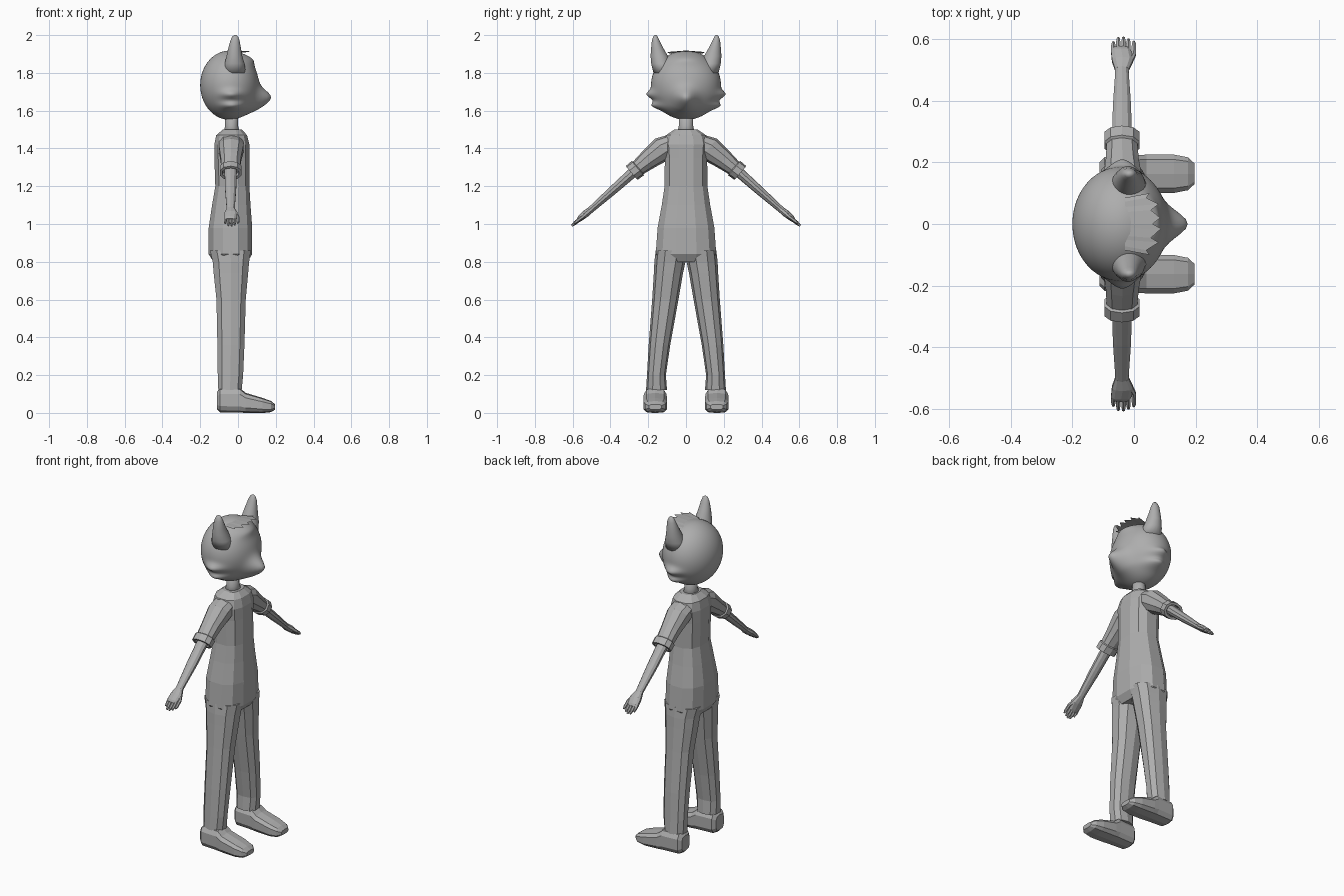
import bpy, bmesh, math
from mathutils import Vector as V

grey = bpy.data.materials.new("plain grey")
grey.diffuse_color = (0.42, 0.42, 0.42, 1)
X, Y, Z = V((1, 0, 0)), V((0, 1, 0)), V((0, 0, 1))


def finish(name, bm, smooth=False):
    bmesh.ops.recalc_face_normals(bm, faces=bm.faces[:])
    for f in bm.faces:
        f.smooth = smooth
    me = bpy.data.meshes.new(name)
    bm.to_mesh(me)
    bm.free()
    me.materials.append(grey)
    ob = bpy.data.objects.new(name, me)
    bpy.context.collection.objects.link(ob)
    return ob


def loft(name, rings, n=12, power=1.0, smooth=False):
    """Skin rings of (centre, half axis u, half axis v) and cap both ends."""
    bm = bmesh.new()
    loops = []
    for c, u, v in rings:
        loop = []
        for i in range(n):
            a = 2 * math.pi * (i + 0.5) / n
            ca, sa = math.cos(a), math.sin(a)
            ca = math.copysign(abs(ca) ** power, ca)
            sa = math.copysign(abs(sa) ** power, sa)
            loop.append(bm.verts.new(V(c) + V(u) * ca + V(v) * sa))
        loops.append(loop)
    for a, b in zip(loops, loops[1:]):
        for i in range(n):
            bm.faces.new((a[i], a[(i + 1) % n], b[(i + 1) % n], b[i]))
    bm.faces.new(loops[0])
    bm.faces.new(loops[-1])
    return finish(name, bm, smooth)


def upright(rows, s=1):
    """Horizontal rings from (z, x back, x front, y inner, y outer)."""
    return [(((x0 + x1) / 2, s * (y0 + y1) / 2, z), X * (x1 - x0) / 2 * 1.03, Y * (y1 - y0) / 2 * 1.03)
            for z, x0, x1, y0, y1 in rows]


# torso
loft("torso", upright([
    (0.80, -0.13, 0.05, -0.135, 0.135), (0.84, -0.155, 0.075, -0.16, 0.16),
    (0.98, -0.155, 0.075, -0.15, 0.15), (1.10, -0.137, 0.066, -0.128, 0.128),
    (1.20, -0.12, 0.06, -0.113, 0.113), (1.35, -0.125, 0.06, -0.112, 0.112),
    (1.42, -0.125, 0.06, -0.118, 0.118), (1.47, -0.115, 0.048, -0.105, 0.105),
    (1.50, -0.08, 0.02, -0.062, 0.062)]), 12, 0.8)

# neck
loft("neck", upright([
    (1.47, -0.08, 0.015, -0.05, 0.05), (1.52, -0.068, 0.0, -0.038, 0.038),
    (1.60, -0.068, 0.0, -0.036, 0.036)]), 12, 1, True)

for s, side in ((1, "left"), (-1, "right")):
    # trouser leg
    loft(side + "_leg", upright([
        (0.12, -0.105, 0.02, 0.102, 0.21), (0.20, -0.108, 0.028, 0.108, 0.205),
        (0.36, -0.11, 0.035, 0.085, 0.196), (0.60, -0.115, 0.042, 0.042, 0.177),
        (0.74, -0.13, 0.055, 0.018, 0.168), (0.80, -0.135, 0.06, 0.005, 0.165),
        (0.86, -0.15, 0.07, 0.0, 0.158)], s), 10, 0.85)

    # shoe, skinned from heel to toe: (x, y half width, z bottom, z top)
    shoe = [(-0.112, 0.038, 0.02, 0.11), (-0.095, 0.056, 0.005, 0.13), (0.01, 0.062, 0.003, 0.13),
            (0.04, 0.064, 0.002, 0.105), (0.13, 0.064, 0.0, 0.078),
            (0.175, 0.055, 0.005, 0.062), (0.197, 0.034, 0.018, 0.045)]
    loft(side + "_shoe", [((x, s * 0.163, (b + t) / 2), Y * w, Z * (t - b) / 2 * 1.03)
                          for x, w, b, t in shoe], 10, 0.6)

    # arm axes
    d = V((0, s * 0.76, -0.65)).normalized()
    up = V((0, s * 0.65, 0.76)).normalized()

    def along(rows):
        return [((x, s * y, z), X * a, up * b) for x, y, z, a, b in rows]

    # sleeve with a folded cuff
    loft(side + "_sleeve", along([
        (-0.035, 0.04, 1.44, 0.068, 0.05), (-0.036, 0.12, 1.40, 0.068, 0.068),
        (-0.038, 0.20, 1.34, 0.056, 0.053), (-0.039, 0.252, 1.298, 0.052, 0.043),
        (-0.039, 0.256, 1.295, 0.06, 0.05), (-0.039, 0.288, 1.270, 0.06, 0.048),
        (-0.039, 0.288, 1.270, 0.045, 0.034), (-0.039, 0.272, 1.283, 0.042, 0.032)]), 10, 0.9)
    # forearm
    loft(side + "_forearm", along([
        (-0.039, 0.26, 1.292, 0.034, 0.028), (-0.039, 0.38, 1.185, 0.031, 0.024),
        (-0.039, 0.49, 1.088, 0.023, 0.018), (-0.039, 0.51, 1.07, 0.024, 0.017)]), 10)
    # palm
    loft(side + "_palm", along([
        (-0.039, 0.50, 1.079, 0.023, 0.017), (-0.037, 0.53, 1.055, 0.036, 0.019),
        (-0.042, 0.56, 1.03, 0.034, 0.016), (-0.043, 0.57, 1.02, 0.03, 0.012)]), 10, 0.85)
    # fingers
    for k, (x, length) in enumerate(((-0.067, 0.032), (-0.051, 0.05), (-0.034, 0.052), (-0.018, 0.044))):
        p = V((x, s * 0.556, 1.032))
        loft(f"{side}_finger_{k + 1}", [
            (p, X * 0.0085, up * 0.011), (p + d * length * 0.8, X * 0.0085, up * 0.01),
            (p + d * (length + 0.012), X * 0.005, up * 0.006)], 6)
    # thumb
    loft(side + "_thumb", along([
        (-0.015, 0.525, 1.057, 0.011, 0.012), (-0.001, 0.55, 1.036, 0.009, 0.010),
        (0.0, 0.582, 1.012, 0.008, 0.009), (-0.001, 0.592, 1.004, 0.004, 0.005)]), 6)

    # ear
    loft(side + "_ear", [((x, s * y, z), X * a, Y * b) for x, y, z, a, b in (
        (-0.02, 0.118, 1.80, 0.062, 0.055), (-0.018, 0.132, 1.85, 0.053, 0.053),
        (-0.019, 0.142, 1.89, 0.042, 0.046), (-0.018, 0.152, 1.93, 0.034, 0.033),
        (-0.016, 0.160, 1.97, 0.025, 0.021), (-0.015, 0.162, 1.992, 0.016, 0.012),
        (-0.015, 0.162, 2.0, 0.006, 0.005))], 20, 1, True)

# head: rounded skull pulled out into muzzle, brow and cheek tufts
bm = bmesh.new()
bmesh.ops.create_uvsphere(bm, u_segments=72, v_segments=64, radius=1)


def bump(*terms):
    return math.exp(-sum((t / w) ** 2 for t, w in terms))


for v in bm.verts:
    p = V((-0.045 + 0.155 * v.co.x, 0.185 * v.co.y, 1.735 + 0.183 * v.co.z))
    x, y, z = p
    front = max(0, min(1, (x + 0.02) / 0.08))
    p.x += front * 0.072 * bump((y, 0.055), (z - 1.668, 0.05))
    p.x += front * 0.025 * bump((y, 0.06), (z - 1.61, 0.04))
    p.x += front * 0.022 * bump((y, 0.11), (z - 1.88, 0.035))
    sy = math.copysign(1, y) * min(1, abs(y) / 0.08)
    p.y += sy * 0.032 * bump((x + 0.035, 0.05), (z - 1.685, 0.024))
    p.y += sy * 0.034 * bump((x + 0.03, 0.055), (z - 1.625, 0.022))
    v.co = p
finish("head", bm, True)

# nose
loft("nose", [((x, 0, 1.672), Y * a, Z * b) for x, a, b in (
    (0.145, 0.022, 0.012), (0.158, 0.021, 0.013), (0.167, 0.013, 0.009), (0.17, 0.005, 0.004))], 12, 1, True)

# jagged forelock sheet over the brow
bm = bmesh.new()
edge = [(-0.10, 0.05), (-0.085, 0.04), (-0.06, 0.08), (-0.045, 0.055), (-0.015, 0.088), (0.0, 0.06),
        (0.02, 0.085), (0.045, 0.055), (0.065, 0.08), (0.085, 0.04), (0.10, 0.05)]
back = [bm.verts.new((-0.03, y * 0.85, 1.913 - 1.2 * y * y)) for y, x in edge]
tips = [bm.verts.new((x, y, 1.916 - 0.6 * y * y)) for y, x in edge]
for i in range(len(edge) - 1):
    bm.faces.new((back[i], back[i + 1], tips[i + 1], tips[i]))
finish("forelock", bm)
